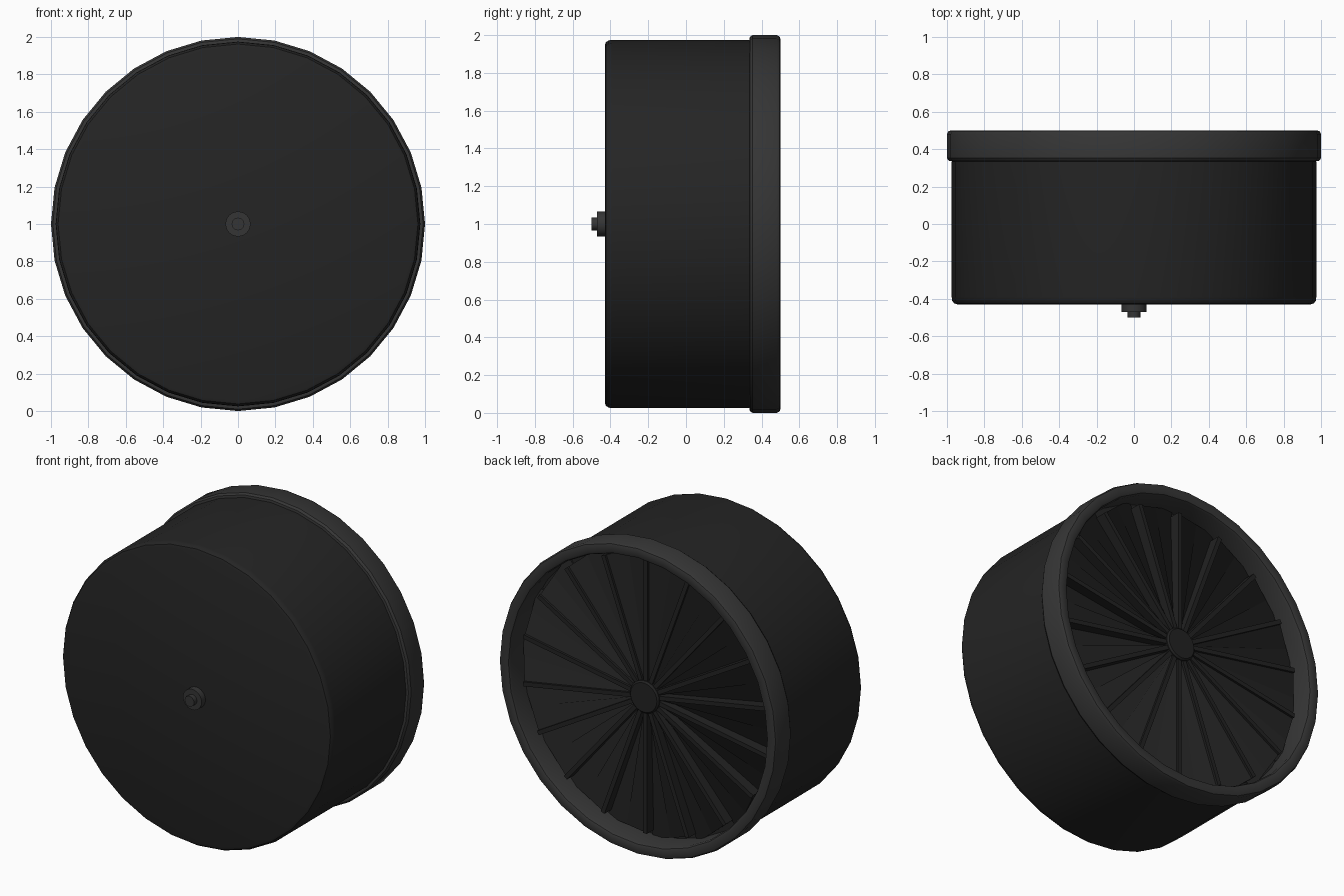
import bpy, bmesh, math
from mathutils import Vector

if "Cube" in bpy.data.objects:
    bpy.data.objects.remove(bpy.data.objects["Cube"])

CENTRE = Vector((0, 0, 1))


def material(name, v):
    m = bpy.data.materials.new(name)
    m.diffuse_color = (v, v, v, 1)
    m.use_nodes = True
    m.node_tree.nodes["Principled BSDF"].inputs["Base Color"].default_value = m.diffuse_color
    return m


BODY = material("black body", 0.018)
METAL = material("dark grey trim", 0.036)
BLADE = material("black blades", 0.016)


def finish(name, bm, mat, smooth=True):
    bmesh.ops.recalc_face_normals(bm, faces=bm.faces)
    me = bpy.data.meshes.new(name)
    bm.to_mesh(me)
    bm.free()
    ob = bpy.data.objects.new(name, me)
    bpy.context.collection.objects.link(ob)
    ob.location = CENTRE
    me.materials.append(mat)
    if smooth:
        bpy.ops.object.select_all(action='DESELECT')
        ob.select_set(True)
        bpy.context.view_layer.objects.active = ob
        bpy.ops.object.shade_smooth_by_angle(angle=math.radians(30))
    return ob


def lathe(name, profile, mat, sides=32, closed=False):
    """Spin (radius, y) points round the y axis."""
    bm = bmesh.new()
    rings = []
    for r, y in profile:
        rings.append([bm.verts.new((r * math.cos(2 * math.pi * i / sides), y,
                                    r * math.sin(2 * math.pi * i / sides)))
                      for i in range(sides)])
    pairs = list(zip(rings, rings[1:]))
    if closed:
        pairs.append((rings[-1], rings[0]))
    else:
        bm.faces.new(rings[0])
        bm.faces.new(rings[-1])
    for a, b in pairs:
        for i in range(sides):
            j = (i + 1) % sides
            bm.faces.new((a[i], a[j], b[j], b[i]))
    return finish(name, bm, mat)


# Drum body with a rounded front edge
lathe("drum_body", [(0.945, -0.43), (0.962, -0.424), (0.972, -0.41), (0.975, -0.39),
                    (0.975, 0.335)], BODY)

# Raised rim around the open back
lathe("back_rim", [(0.97, 0.335), (0.99, 0.338), (1.0, 0.352), (1.0, 0.48),
                   (0.992, 0.496), (0.98, 0.5), (0.945, 0.5), (0.932, 0.494),
                   (0.925, 0.48), (0.925, 0.335)], METAL, closed=True)

# Shaft end on the front
lathe("front_collar", [(0.067, -0.42), (0.067, -0.47)], METAL, 24)
lathe("front_pin", [(0.034, -0.465), (0.034, -0.5)], METAL, 16)

# Fan hub in the recess
lathe("fan_hub", [(0.105, 0.33), (0.105, 0.425), (0.095, 0.435)], BLADE, 24)

# Pitched fan blades: high leading edge, low trailing edge
COUNT = 18
STEP = 2 * math.pi / COUNT
bm = bmesh.new()
for k in range(COUNT):
    lead = math.pi / 2 + k * STEP

    def point(r, side, y):
        c, s = math.cos(lead), math.sin(lead)
        return bm.verts.new((r * c - side * s, y, r * s + side * c))

    inner, outer = 0.07, 0.89
    low_w = math.tan(STEP)
    spans = ((-0.012, 0.42), (0.016, 0.42), (0.016, 0.405), (0.5, 0.375), (1.0, 0.345))
    rows = []
    for r in (inner, outer):
        row = []
        for t, y in spans:
            side = t if t < 0.1 else t * r * low_w
            row.append(point(r, side, y))
        row += [point(r, r * low_w, 0.33), point(r, -0.012, 0.33)]
        rows.append(row)
    n = len(rows[0])
    for i in range(n):
        j = (i + 1) % n
        bm.faces.new((rows[0][i], rows[0][j], rows[1][j], rows[1][i]))
    bm.faces.new(rows[0])
    bm.faces.new(rows[1])
finish("fan_blades", bm, BLADE, smooth=False)
